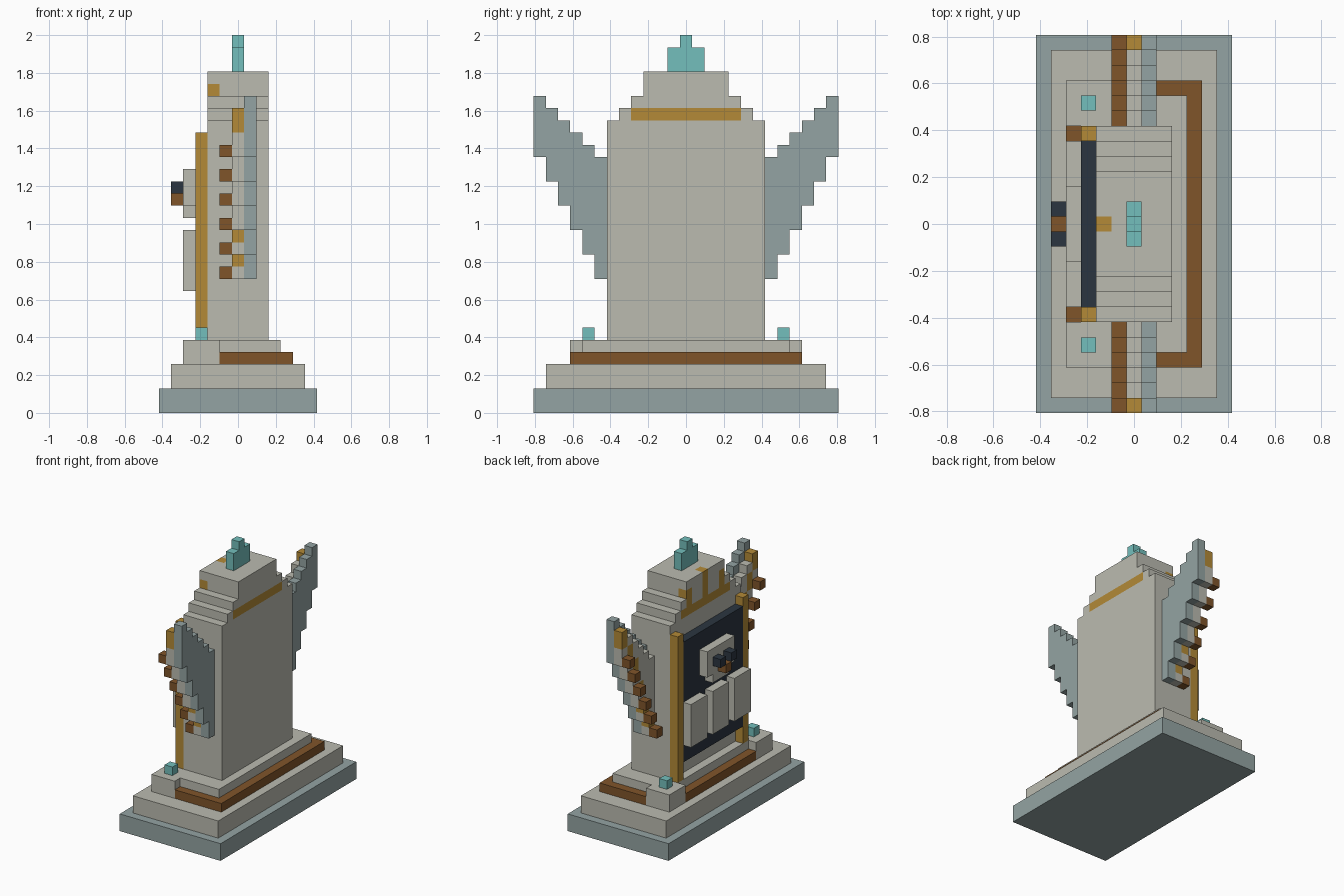
import bpy, bmesh, math
from mathutils import Vector

if "Cube" in bpy.data.objects:
    bpy.data.objects.remove(bpy.data.objects["Cube"], do_unlink=True)

U = 2 / 31                      # edge of one block
ORIGIN = Vector((6.5, 12.5, 0))  # grid point placed at x = y = 0
DEPTH = 25                      # blocks along y, for mirroring


def linear(c):
    c /= 255
    return c / 12.92 if c < 0.04045 else ((c + 0.055) / 1.055) ** 2.4


def material(name, r, g, b):
    m = bpy.data.materials.new(name)
    m.use_nodes = True
    col = (linear(r), linear(g), linear(b), 1)
    m.diffuse_color = col
    m.node_tree.nodes["Principled BSDF"].inputs["Base Color"].default_value = col
    return m


MATS = {
    "slate": material("slate grey", 148, 164, 163),
    "stone": material("pale stone", 187, 187, 176),
    "brown": material("brown", 128, 85, 42),
    "gold": material("gold", 179, 138, 55),
    "crystal": material("turquoise crystal", 116, 191, 188),
    "dark": material("dark slate", 43, 53, 64),
}
ORDER = list(MATS)
cells = {}                      # block position -> (part, colour)


def fill(part, colour, x, y, z):
    """Fill a box of blocks; each range is (start, end)."""
    for i in range(*x):
        for j in range(*y):
            for k in range(*z):
                cells[i, j, k] = (part, colour)


def fill_pair(part, colour, x, y, z):
    """Fill a box and its mirror image across y = 0."""
    fill(part + "_back", colour, x, (DEPTH - y[1], DEPTH - y[0]), z)
    fill(part + "_front", colour, x, y, z)


# Stepped plinth with a brown inlay and four-sided upper step
fill("base_slab", "slate", (0, 13), (0, 25), (0, 2))
fill("lower_step", "stone", (1, 12), (1, 24), (2, 4))
fill("inlay_band", "brown", (2, 11), (3, 22), (4, 5))
fill("upper_step", "stone", (3, 10), (4, 21), (5, 6))
fill_pair("corner_block", "stone", (2, 5), (3, 6), (4, 6))
fill_pair("corner_crystal", "crystal", (3, 4), (4, 5), (6, 7))

# Main slab with stepped shoulders
fill("slab", "stone", (4, 9), (6, 19), (6, 24))
for inset, low, high in ((1, 24, 25), (2, 25, 26), (3, 26, 28)):
    fill("slab", "stone", (4, 9), (6 + inset, 19 - inset), (low, high))

# Gold bands and crown pattern set into the slab
for x in (4, 8):
    fill("slab", "gold", (x, x + 1), (8, 17), (24, 25))
for y, top in ((9, 27), (12, 28), (15, 27)):
    fill("slab", "gold", (4, 5), (y, y + 1), (25, top))

# Crystal finial
fill("finial", "crystal", (6, 7), (11, 14), (28, 30))
fill("finial", "crystal", (6, 7), (12, 13), (30, 31))

# Dark panel framed by gold pillars
fill("panel", "dark", (3, 4), (7, 18), (8, 22))
fill_pair("pillar", "gold", (3, 4), (6, 7), (6, 23))

# Plain raised plaques below the skull
for y in (7, 11, 15):
    fill("plaques", "stone", (2, 3), (y, y + 3), (10, 15))

# Skull with jaw, eyes and nose
fill("skull", "stone", (2, 3), (10, 15), (17, 20))
fill("skull", "stone", (2, 3), (11, 14), (16, 17))
for y in (11, 13):
    fill("skull_eyes", "dark", (1, 2), (y, y + 1), (18, 19))
fill("skull_nose", "brown", (1, 2), (12, 13), (17, 18))

# Wings: stepped columns of slate backing, stone face and brown feather tips
for i in range(6):
    y = (5 - i, 6 - i)
    low, top = 11 + 2 * i, 21 + i
    fill_pair("wing", "slate", (7, 8), y, (low, top))
    fill_pair("wing", "stone", (6, 7), y, (low, top - 1))
    fill_pair("wing", "brown", (5, 6), y, (low, low + 1))
    streak = low + (1 if i < 2 else 2)
    fill_pair("wing", "gold", (6, 7), y, (streak, min(streak + 1 + i // 3, top - 1)))

# Sides of a block: outward direction and the two in-plane axes
SIDES = []
for axis in range(3):
    for sign in (-1, 1):
        n, a, b = (Vector([float(k == (axis + s) % 3) for k in range(3)]) for s in range(3))
        SIDES.append((n * sign, a, b * sign))


def build(part):
    """Skin the exposed sides of a part and merge flat areas."""
    bm = bmesh.new()
    half = Vector((0.5, 0.5, 0.5))
    for pos, (owner, colour) in cells.items():
        if owner != part:
            continue
        for n, a, b in SIDES:
            if tuple(p + int(d) for p, d in zip(pos, n)) in cells:
                continue
            mid = Vector(pos) + half + n / 2 - ORIGIN
            quad = [(-a - b), (a - b), (a + b), (b - a)]
            face = bm.faces.new([bm.verts.new((mid + q / 2) * U) for q in quad])
            face.material_index = ORDER.index(colour)
    bmesh.ops.remove_doubles(bm, verts=bm.verts[:], dist=U / 100)
    bmesh.ops.dissolve_limit(bm, angle_limit=math.radians(1), verts=bm.verts[:],
                             edges=bm.edges[:], delimit={"MATERIAL"})
    mesh = bpy.data.meshes.new(part)
    bm.to_mesh(mesh)
    bm.free()
    for m in MATS.values():
        mesh.materials.append(m)
    bpy.context.collection.objects.link(bpy.data.objects.new(part, mesh))


for part in sorted({owner for owner, _ in cells.values()}):
    build(part)
